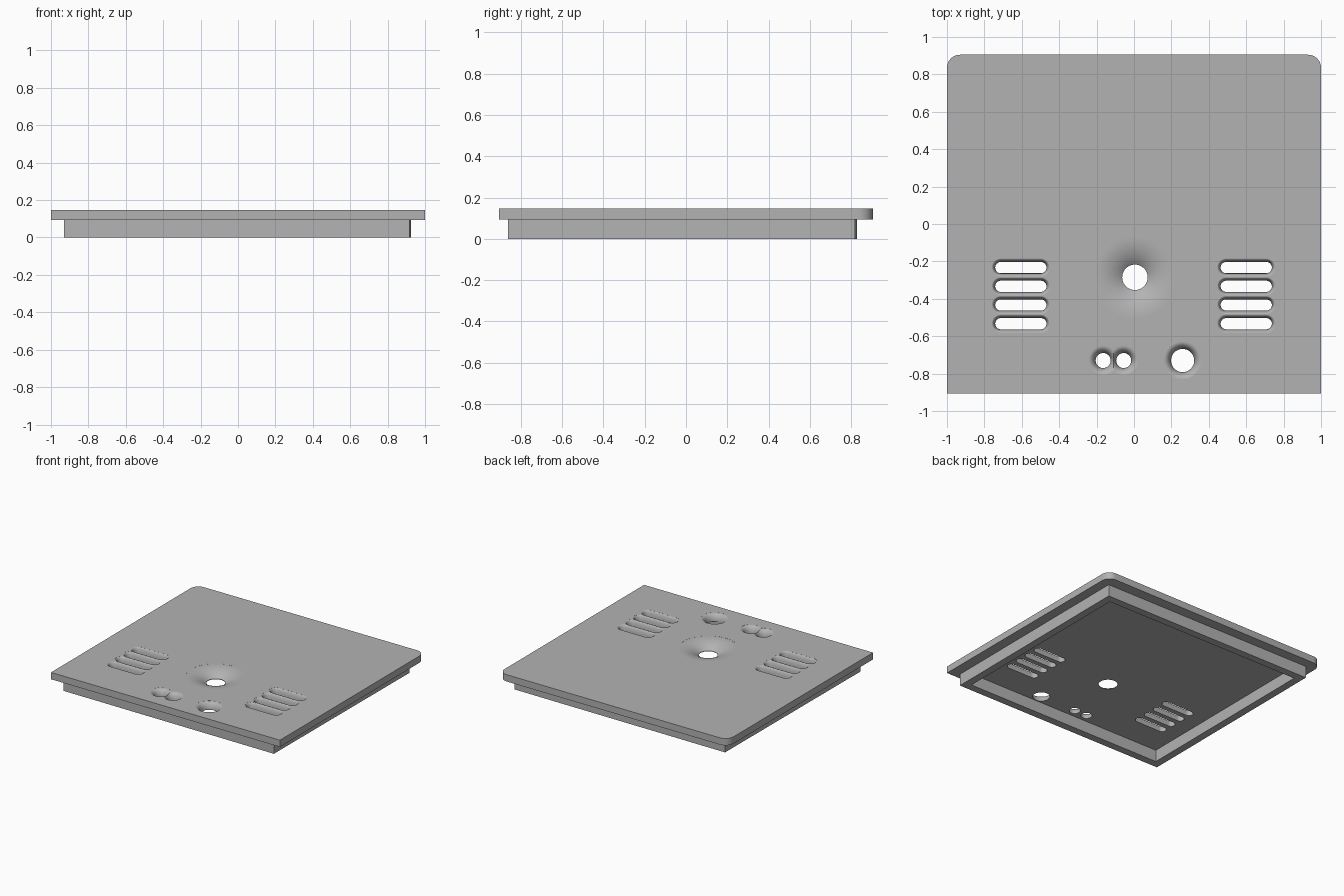
import bpy, bmesh
from math import sin, cos, pi, radians
from mathutils import Matrix

if "Cube" in bpy.data.objects:
    bpy.data.objects.remove(bpy.data.objects["Cube"], do_unlink=True)

TOP, UNDER = 0.147, 0.093

grey = bpy.data.materials.new("plain grey")
grey.use_nodes = True
colour = (0.45, 0.45, 0.45, 1)
grey.diffuse_color = colour
grey.node_tree.nodes["Principled BSDF"].inputs["Base Color"].default_value = colour


def make_object(name, bm):
    bmesh.ops.recalc_face_normals(bm, faces=bm.faces)
    mesh = bpy.data.meshes.new(name)
    bm.to_mesh(mesh)
    bm.free()
    mesh.materials.append(grey)
    obj = bpy.data.objects.new(name, mesh)
    bpy.context.collection.objects.link(obj)
    return obj


def box(size, z0, z1):
    bm = bmesh.new()
    bmesh.ops.create_cube(bm, size=1, matrix=Matrix.Translation((0, 0, (z0 + z1) / 2))
                          @ Matrix.Diagonal((size[0], size[1], z1 - z0, 1)))
    return bm


def stadium(bm, x, y, half, r, z, n=24):
    """Ring of vertices: a circle stretched apart along x by half."""
    ring = []
    for side in (1, -1):
        for i in range(n + 1 if half else n):
            a = -pi / 2 + pi * i / n
            ring.append(bm.verts.new((x + side * (half + r * cos(a)), y + side * r * sin(a), z)))
    return ring


def flared_cutter(name, x, y, half, r_hole, r_flare, sweep):
    """Straight hole through the plate that opens in a rounded flare at the top."""
    bm = bmesh.new()
    sections = [(r_hole, UNDER - 0.05)]
    depth, floor, steps = TOP - UNDER, UNDER + 0.004, 10
    for i in range(steps + 1):
        a = radians(sweep) * (1 - i / steps)
        out = sin(a) / sin(radians(sweep))
        drop = (1 - cos(a)) / (1 - cos(radians(sweep)))
        sections.append((r_flare - (r_flare - r_hole) * out,
                         TOP - 0.0004 - (depth - 0.004) * drop))
    sections.append((r_flare, TOP + 0.05))
    rings = [stadium(bm, x, y, half, r, z) for r, z in sections]
    for low, high in zip(rings, rings[1:]):
        for i in range(len(low)):
            j = (i + 1) % len(low)
            bm.faces.new((low[i], low[j], high[j], high[i]))
    bm.faces.new(rings[0])
    bm.faces.new(rings[-1])
    cutter = make_object(name, bm)
    cutter.hide_render = True
    return cutter


def cut(target, cutters):
    bpy.context.view_layer.objects.active = target
    for cutter in cutters:
        mod = target.modifiers.new("cut", "BOOLEAN")
        mod.operation, mod.solver, mod.object = "DIFFERENCE", "EXACT", cutter
        bpy.ops.object.modifier_apply(modifier=mod.name)
        bpy.data.objects.remove(cutter, do_unlink=True)


# Cover plate with its two back corners rounded
bm = box((2, 1.81), UNDER, TOP)
corners = [e for e in bm.edges if all(v.co.y > 0 for v in e.verts)
           and abs(e.verts[0].co.z - e.verts[1].co.z) > 0.01]
bmesh.ops.bevel(bm, geom=corners, offset=0.07, segments=12, profile=0.5, affect="EDGES")
plate = make_object("cover_plate", bm)

# Centre dish, large hole and the pair of small holes
cutters = [
    flared_cutter("dish_cutter", 0.005, -0.285, 0, 0.068, 0.215, 45),
    flared_cutter("large_hole_cutter", 0.26, -0.73, 0, 0.062, 0.1, 80),
    flared_cutter("small_hole_cutter", -0.165, -0.73, 0, 0.04, 0.078, 80),
    flared_cutter("small_hole_cutter", -0.055, -0.73, 0, 0.04, 0.078, 80),
]
# Two banks of four vent slots
for x in (-0.605, 0.6):
    for row in range(4):
        cutters.append(flared_cutter("vent_cutter", x, -0.233 - 0.1 * row, 0.107, 0.03, 0.048, 80))
cut(plate, cutters)

# Locating rim under the plate, set very slightly askew
rim = make_object("locating_rim", box((1.846, 1.68), 0, UNDER + 0.005))
inside = make_object("rim_cutter", box((1.726, 1.56), -0.1, 0.3))
cut(rim, [inside])
rim.location = (-0.0025, -0.016, 0)
rim.rotation_euler.z = radians(-0.3)

# Smooth the flares and corners, keep the edges crisp
bpy.ops.object.select_all(action="DESELECT")
for obj in (plate, rim):
    obj.select_set(True)
    bpy.context.view_layer.objects.active = obj
bpy.ops.object.shade_smooth_by_angle(angle=radians(30))
